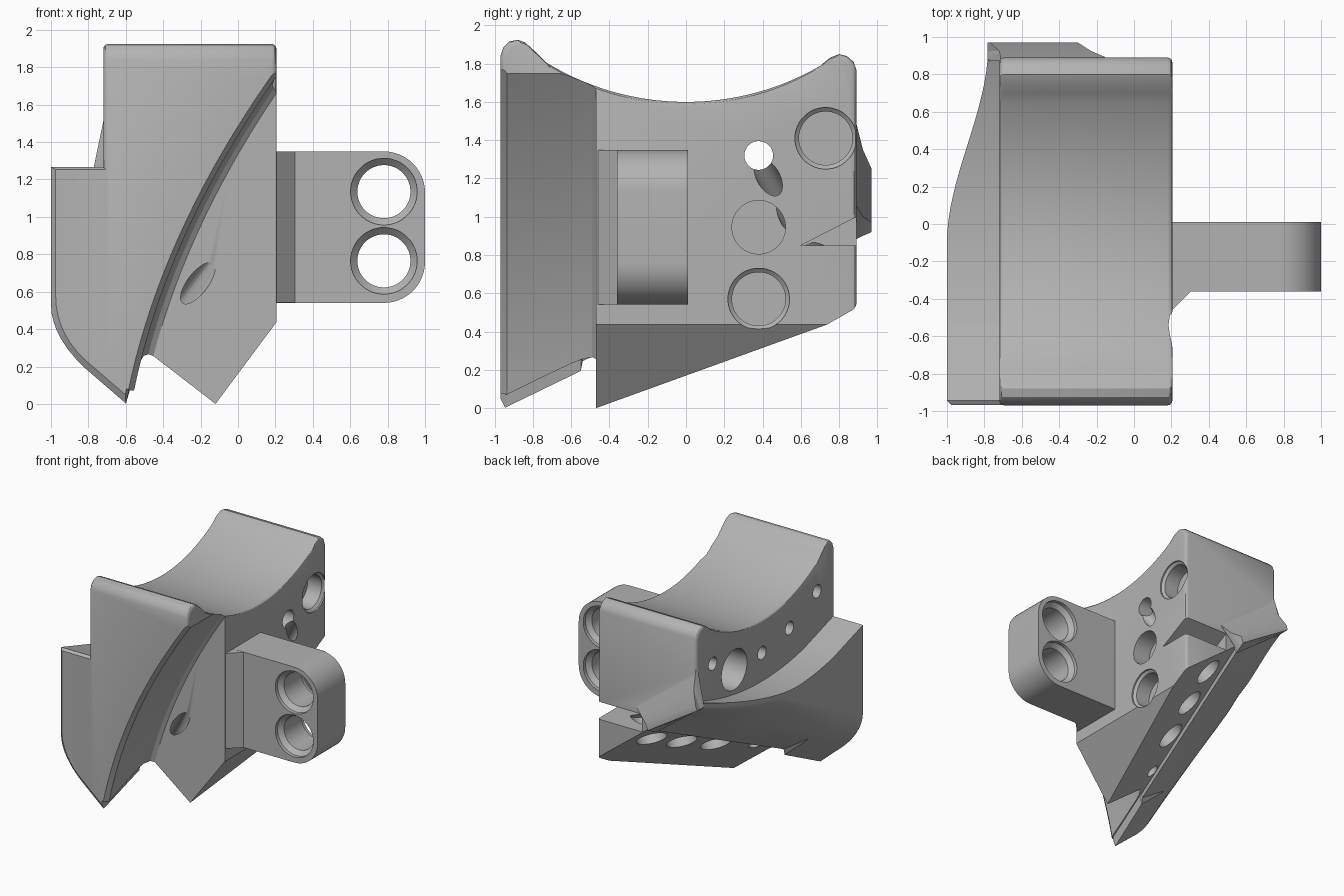
import bpy, bmesh, math
from mathutils import Vector

cube = bpy.data.objects.get("Cube")
if cube:
    bpy.data.objects.remove(cube, do_unlink=True)

steel = bpy.data.materials.new("plain_grey")
steel.use_nodes = True
GREY = (0.45, 0.45, 0.45, 1)
steel.diffuse_color = GREY
steel.node_tree.nodes["Principled BSDF"].inputs["Base Color"].default_value = GREY


def make(name, bm):
    bmesh.ops.recalc_face_normals(bm, faces=bm.faces[:])
    mesh = bpy.data.meshes.new(name)
    bm.to_mesh(mesh)
    bm.free()
    mesh.materials.append(steel)
    ob = bpy.data.objects.new(name, mesh)
    bpy.context.collection.objects.link(ob)
    return ob


def loft(rings):
    """Closed solid through matching rings of points."""
    bm = bmesh.new()
    vs = [[bm.verts.new(p) for p in r] for r in rings]
    n = len(vs[0])
    for a, b in zip(vs, vs[1:]):
        for i in range(n):
            j = (i + 1) % n
            bm.faces.new((a[i], a[j], b[j], b[i]))
    bm.faces.new(vs[0])
    bm.faces.new(vs[-1])
    return bm


def turned(origin, direction, steps, segments=40):
    """Round cutter with (distance, radius) steps along a direction."""
    q = Vector(direction).to_track_quat('Z', 'Y')
    rings = []
    for t, r in steps:
        ring = []
        for i in range(segments):
            a = 2 * math.pi * (i + 0.5) / segments
            ring.append(Vector(origin) + q @ Vector((r * math.cos(a), r * math.sin(a), t)))
        rings.append(ring)
    return loft(rings)


def boolean(ob, bm, op='DIFFERENCE'):
    tool = make("cutter", bm)
    tool.hide_render = True
    mod = ob.modifiers.new("bool", 'BOOLEAN')
    mod.operation, mod.object, mod.solver = op, tool, 'EXACT'
    bpy.context.view_layer.objects.active = ob
    bpy.ops.object.modifier_apply(modifier=mod.name)
    bpy.data.objects.remove(tool, do_unlink=True)


def smooth(ob):
    bpy.ops.object.select_all(action='DESELECT')
    ob.select_set(True)
    bpy.context.view_layer.objects.active = ob
    bpy.ops.object.shade_smooth_by_angle(angle=math.radians(28))


# Sloping seat plane on the underside
SEAT_N = Vector((-0.321, 0.237, -0.4165)).normalized()


def seat_point(x, y):
    return Vector((x, y, 0.175 - 0.771 * x + 0.569 * y))


# Main block: saddle profile across the width, rounded at both sides
FRONT, BACK = -0.97, 0.89
profile = [(FRONT, -0.4), (FRONT, 1.84), (-0.955, 1.885), (-0.925, 1.915),
           (-0.88, 1.925), (-0.84, 1.91), (-0.79, 1.865)]
for i in range(31):
    y = -0.73 + 1.43 * i / 30
    profile.append((y, 3.0 - math.sqrt(1.4 ** 2 - y * y)))
profile += [(0.75, 1.83), (0.8, 1.85), (0.84, 1.84), (0.875, 1.81), (BACK, 1.77), (BACK, -0.4)]


def block_ring(x, d):
    """Profile drawn in by d from the top and the two ends."""
    mid, half = (FRONT + BACK) / 2, (BACK - FRONT) / 2
    return [(x, mid + (y - mid) * (1 - d / half), z - d) for y, z in profile]


bm = loft([block_ring(x, d) for x, d in (
    (-0.72, 0.025), (-0.717, 0.013), (-0.708, 0.004), (-0.695, 0),
    (0.18, 0), (0.193, 0.004), (0.202, 0.013), (0.205, 0.025))])
bmesh.ops.recalc_face_normals(bm, faces=bm.faces[:])
for co, no in ((seat_point(0, 0), SEAT_N), (Vector((0, 0, 0.161)), Vector((1.344, 0, -1)))):
    bmesh.ops.bisect_plane(bm, geom=bm.verts[:] + bm.edges[:] + bm.faces[:],
                           plane_co=co, plane_no=no, clear_outer=True)
    rim = [e for e in bm.edges if e.is_boundary]
    bmesh.ops.holes_fill(bm, edges=rim, sides=0)
body = make("main_block", bm)


# Side flange: sections along the length, with a lip under the seat edge
def flange_ring(y, inset=0.0):
    k = (y + 0.95) / 1.92
    bx, bz = -0.6 + 0.28 * k, max(0.93 * k, 0) + inset * 2
    lift = 0.06 * (1 - k) if y > -0.545 else 0
    top = 1.08 + 0.21 * y * y - inset
    t = min(max((y + 0.1) / 1.05, 0), 1)
    out = -1 + 0.22 * t * t * (3 - 2 * t) + inset
    mid = min(bz + 0.53, top - 0.03)
    low = Vector((bx - 0.22, bz + 0.19))
    bend = Vector((out, min(bz + 0.9 * (bx - out), top - 0.06)))
    high = Vector((out, mid))
    pts = [(out, top)]
    for i in range(8):
        s = i / 7
        pts.append(tuple(high * (1 - s) ** 2 + bend * 2 * s * (1 - s) + low * s * s))
    pts += [(bx, bz + lift), (bx + 0.05, bz + 0.22), (bx + 0.05, top)]
    return [(x, y, z) for x, z in pts]


rings = [flange_ring(-0.969, 0.025), flange_ring(-0.945), flange_ring(-0.55), flange_ring(-0.54)]
rings += [flange_ring(-0.45 + 1.33 * i / 20) for i in range(21)]
boolean(body, loft(rings), 'UNION')

# Flared heel at the back end of the flange
heel = []
for y, tip, right, top in (
        (0.872, (-0.335, 0.875), (-0.13, 1.08), (-0.712, 1.55)),
        (0.895, (-0.33, 0.885), (-0.16, 1.05), (-0.714, 1.47)),
        (0.925, (-0.325, 0.9), (-0.23, 1.0), (-0.72, 1.35)),
        (0.97, (-0.32, 0.92), (-0.3, 0.97), (-0.77, 1.25))):
    heel.append([(x, y, z) for x, z in ((-0.783, 1.21), tip, right, top)])
boolean(body, loft(heel), 'UNION')

# Curved gullet in the front, with chamfered lip and rounded root
rings = []
for y, shift in ((-1.05, -0.07), (-0.935, 0.03), (-0.6, 0.03), (-0.54, 0.038),
                 (-0.49, 0.06), (-0.47, 0.09)):
    arc = []
    for i in range(29):
        z = -0.5 + 2.6 * i / 28
        arc.append((-0.6 + 0.186 * z + 0.147 * z * z + shift, y, z))
    rings.append(arc + [(0.8, y, 2.1), (0.8, y, -0.5)])
boolean(body, loft(rings))

# Wedge notch in the back corner
boolean(body, loft([[(x, 0.6, 0.85), (x, 1.05, 0.85), (x, 1.05, 1.08)] for x in (-0.21, 0.4)]))

# Blind holes in the right wall, two with a bevelled mouth
for y, z, rim in ((0.73, 1.41, 0.161), (0.38, 0.57, 0.161), (0.38, 0.945, 0.14)):
    boolean(body, turned((0.205, y, z), (-1, 0, 0),
                         [(-0.1, rim), (0.012, rim), (0.03, 0.14), (0.16, 0.14)]))

# Cross hole, counterbored on the left, and small left wall holes
boolean(body, turned((-0.72, 0.38, 1.32), (1, 0, 0),
                     [(-0.1, 0.17), (0.37, 0.17), (0.371, 0.075), (1.1, 0.075)]))
for y, z in ((0.67, 1.48), (0.01, 1.32), (-0.36, 1.39), (-0.73, 1.56)):
    boolean(body, turned((-0.72, y, z), (1, 0, 0), [(-0.1, 0.055), (0.17, 0.055)]))

# Seat holes square to the underside; the rearmost carries on as a small bore
wide = [(-0.1, 0.12), (0.22, 0.12)]
stepped = [(-0.1, 0.12), (0.22, 0.12), (0.221, 0.06), (0.9, 0.06)]
for x, y, steps in ((-0.175, 0.71, stepped), (-0.24, 0.4, wide), (-0.325, 0.07, wide),
                    (-0.445, -0.3, [(-0.1, 0.055), (0.6, 0.055)])):
    boolean(body, turned(seat_point(x, y), -SEAT_N, steps))
smooth(body)

# Mounting lug with rounded outer corners
R = 0.22
outline = [(0.1, 0.54)]
for cz, a0 in ((0.54 + R, -90), (1.35 - R, 0)):
    for i in range(13):
        a = math.radians(a0 + 7.5 * i)
        outline.append((1 - R + R * math.cos(a), cz + R * math.sin(a)))
outline.append((0.1, 1.35))
lug = make("mounting_lug", loft([[(x, y, z) for x, z in outline] for y in (-0.36, 0.01)]))
for z in (0.765, 1.135):
    boolean(lug, turned((0.78, -0.36, z), (0, 1, 0),
                        [(-0.1, 0.178), (0.03, 0.178), (0.065, 0.142), (0.305, 0.142),
                         (0.34, 0.178), (0.5, 0.178)]))
smooth(lug)

# Gusset where the lug meets the block
make("lug_gusset", loft([[(0.15, -0.46, z), (0.205, -0.46, z), (0.305, -0.36, z),
                          (0.305, -0.3, z), (0.15, -0.3, z)] for z in (0.541, 1.349)]))
